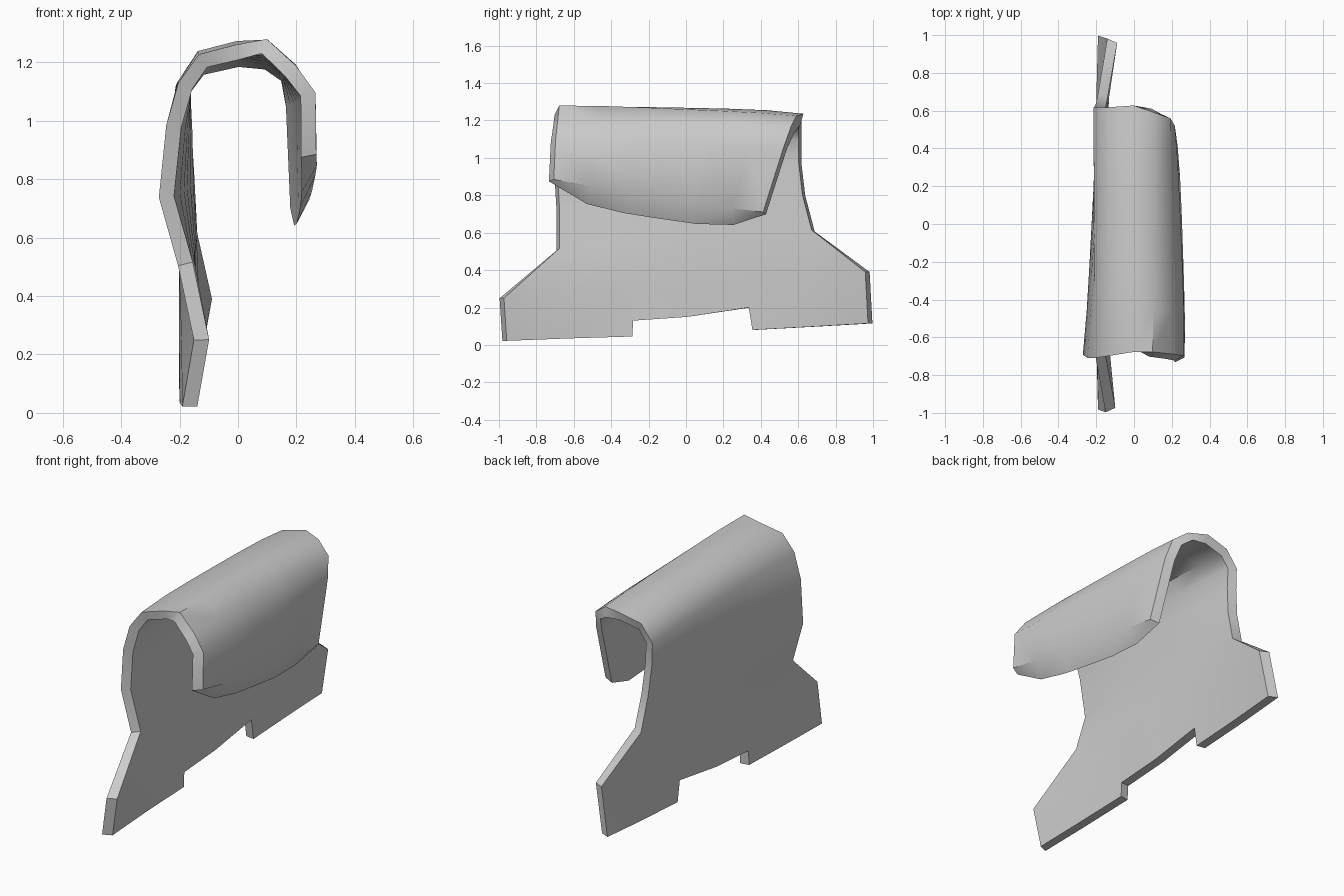
import bpy, bmesh
from mathutils import Vector

if "Cube" in bpy.data.objects:
    bpy.data.objects.remove(bpy.data.objects["Cube"])

HALF = 0.026  # half the cloth thickness

# Rows along the drape, long panel hem -> over the top -> short flap hem:
# front point x,y,z / back point x,y,z / sideways bow / lift in the middle
rows = [
    (-.165, -.97, .025, -.165, .985, .115, -.01, 0),
    (-.125, -.985, .25, -.115, .97, .39, -.055, 0),
    (-.18, -.685, .51, -.165, .68, .61, 0, 0),
    (-.245, -.685, .74, -.175, .63, .80, .01, 0),
    (-.22, -.70, .98, -.185, .61, .97, .01, 0),
    (-.18, -.70, 1.12, -.19, .61, 1.10, 0, .01),
    (-.12, -.69, 1.205, -.13, .61, 1.18, 0, .02),
    (0, -.67, 1.235, 0, .62, 1.21, 0, .02),
    (.09, -.69, 1.255, .10, .60, 1.20, 0, .01),
    (.18, -.70, 1.17, .17, .57, 1.15, 0, .01),
    (.24, -.71, 1.09, .19, .53, 1.05, .01, 0),
    (.242, -.72, .885, .205, .42, .71, .01, -.01),
]
# Columns along the sheet with the hem height there (the hem has a raised notch)
hem = [(-1, .022), (-.65, .035), (-.305, .045), (-.30, .13), (0, .15),
       (.34, .20), (.36, .08), (.7, .098), (1, .115)]


def mid_point(i, j):
    r = rows[i]
    t = hem[j][0]
    p = Vector(r[0:3]).lerp(Vector(r[3:6]), (t + 1) / 2)
    w = 1 - t ** 4
    p.x += r[6] * w
    p.z += r[7] * w
    if i == 0:
        p.z = hem[j][1]
    return p


def skin(bm, side):
    """One face of the cloth: side +1 is the outside, -1 the inside."""
    grid = []
    last = len(rows) - 1
    for i in range(last + 1):
        line = []
        for j in range(len(hem)):
            p = mid_point(i, j)
            d = mid_point(min(i + 1, last), j) - mid_point(max(i - 1, 0), j)
            n = Vector((-d.z, 0, d.x)).normalized()
            p += n * HALF * side
            p.y *= 1 + side * (.012 if i < 8 else -.018)
            if i == 0:
                p.z = hem[j][1]
            if i == last and side < 0:   # inner hem of the flap hangs lower
                t = hem[j][0]
                p.z -= .10 * (1 - t ** 4) + .01
            line.append(bm.verts.new(p))
        grid.append(line)
    for a, b in zip(grid, grid[1:]):
        for j in range(len(hem) - 1):
            bm.faces.new((a[j], a[j + 1], b[j + 1], b[j]))
    # border loop, in order
    return (grid[0] + [g[-1] for g in grid[1:-1]] + grid[-1][::-1]
            + [g[0] for g in grid[-2:0:-1]])


bm = bmesh.new()
outer, inner = skin(bm, 1), skin(bm, -1)
# Edge strip joining both faces
for k in range(len(outer)):
    m = (k + 1) % len(outer)
    bm.faces.new((outer[k], outer[m], inner[m], inner[k]))
bmesh.ops.recalc_face_normals(bm, faces=bm.faces)
mesh = bpy.data.meshes.new("draped_cloth")
bm.to_mesh(mesh)
bm.free()
cloth = bpy.data.objects.new("draped_cloth", mesh)
bpy.context.collection.objects.link(cloth)
bpy.context.view_layer.objects.active = cloth
cloth.select_set(True)
bpy.ops.object.shade_smooth_by_angle(angle=0.75)
